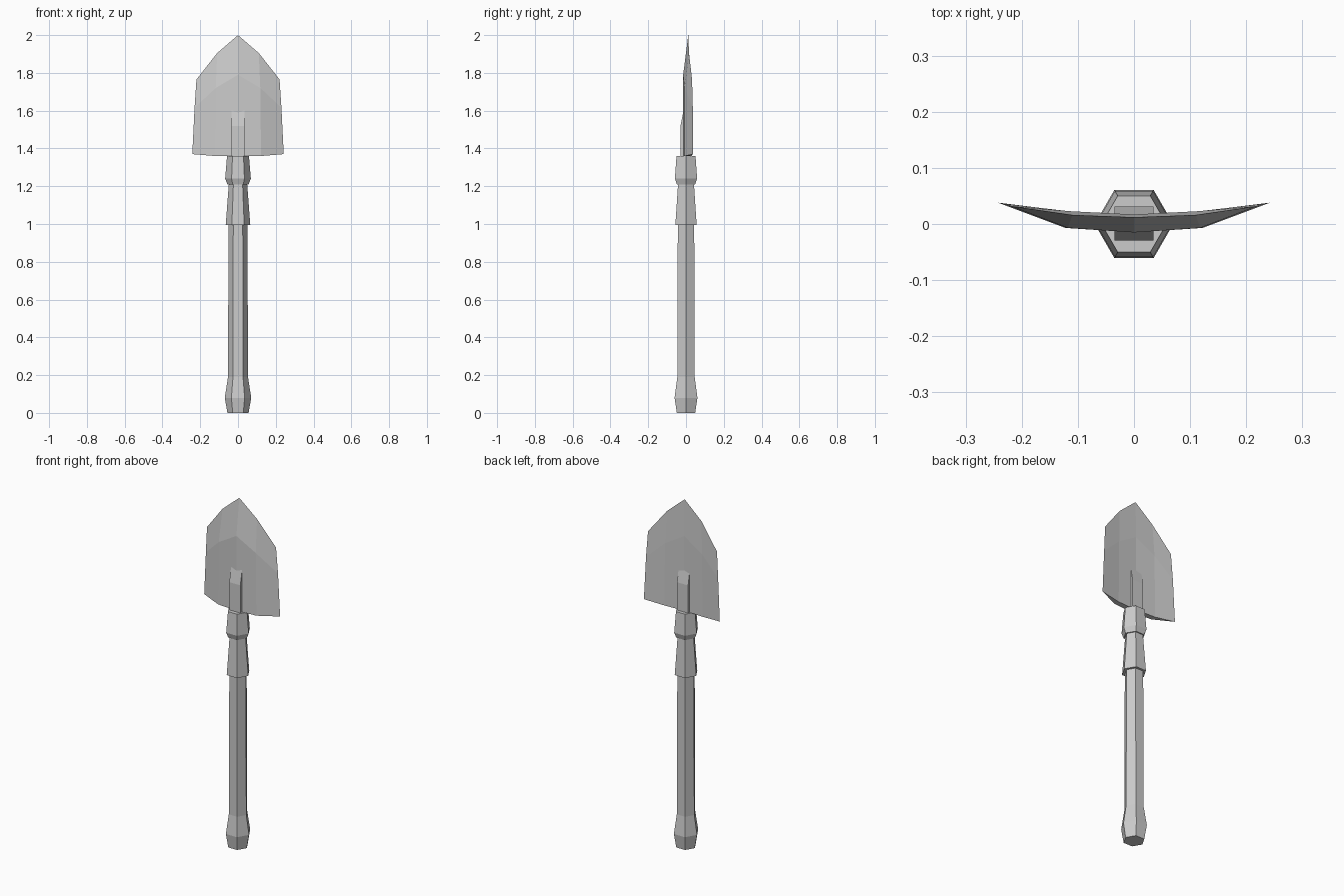
import bpy, bmesh, math

if "Cube" in bpy.data.objects:
    bpy.data.objects.remove(bpy.data.objects["Cube"])


def make_object(name, bm):
    bmesh.ops.remove_doubles(bm, verts=bm.verts, dist=0.0005)
    bmesh.ops.recalc_face_normals(bm, faces=bm.faces)
    mesh = bpy.data.meshes.new(name)
    bm.to_mesh(mesh)
    bm.free()
    obj = bpy.data.objects.new(name, mesh)
    bpy.context.collection.objects.link(obj)
    return obj


def loft(name, rings):
    """Skin a stack of closed rings and cap both ends."""
    bm = bmesh.new()
    loops = [[bm.verts.new(p) for p in ring] for ring in rings]
    for a, b in zip(loops, loops[1:]):
        n = len(a)
        for i in range(n):
            bm.faces.new((a[i], a[(i + 1) % n], b[(i + 1) % n], b[i]))
    bm.faces.new(loops[0])
    bm.faces.new(loops[-1])
    return make_object(name, bm)


def hex_part(name, profile):
    return loft(name, [[(r * math.cos(k * math.pi / 3), r * math.sin(k * math.pi / 3), z)
                        for k in range(6)] for r, z in profile])


def box_ring(x, y0, y1, z):
    return [(-x, y0, z), (x, y0, z), (x, y1, z), (-x, y1, z)]


# Hexagonal grip with flared pommel
hex_part("handle", [(0.056, 0), (0.07, 0.08), (0.053, 0.19), (0.05, 1.02)])
# Tapered ferrule and locking nut
hex_part("ferrule", [(0.065, 0.995), (0.048, 1.22)])
hex_part("locking_nut", [(0.056, 1.21), (0.068, 1.24), (0.058, 1.36)])

# Tang running into the blade, wedge-shaped at its end
loft("tang", [box_ring(0.035, -0.029, 0.031, 1.355),
              box_ring(0.035, -0.029, 0.031, 1.52),
              box_ring(0.035, -0.001, 0.004, 1.66)])

# Blade: rows of (x, front y, back y, z) from centre to edge, mirrored in x
rows = [
    [(0, -0.015, 0.017, 1.36), (0.122, -0.007, 0.023, 1.36), (0.242, 0.038, 0.038, 1.37)],
    [(0, -0.015, 0.017, 1.79), (0.118, -0.007, 0.023, 1.72), (0.23, 0.036, 0.036, 1.615)],
    [(0, 0.012, 0.012, 2.0), (0.11, 0.016, 0.016, 1.905), (0.22, 0.032, 0.032, 1.765)],
]
bm = bmesh.new()


def quad(*points):
    # Drop repeated points so sharp edges close cleanly
    unique = list(dict.fromkeys(points))
    if len(unique) > 2:
        bm.faces.new([bm.verts.new(p) for p in unique])


for s in (-1, 1):
    front = [[(s * x, f, z) for x, f, b, z in row] for row in rows]
    back = [[(s * x, b, z) for x, f, b, z in row] for row in rows]
    for c in range(2):
        for side in (front, back):
            for r in range(2):
                quad(side[r][c], side[r][c + 1], side[r + 1][c + 1], side[r + 1][c])
        quad(front[0][c], front[0][c + 1], back[0][c + 1], back[0][c])
make_object("blade", bm)
